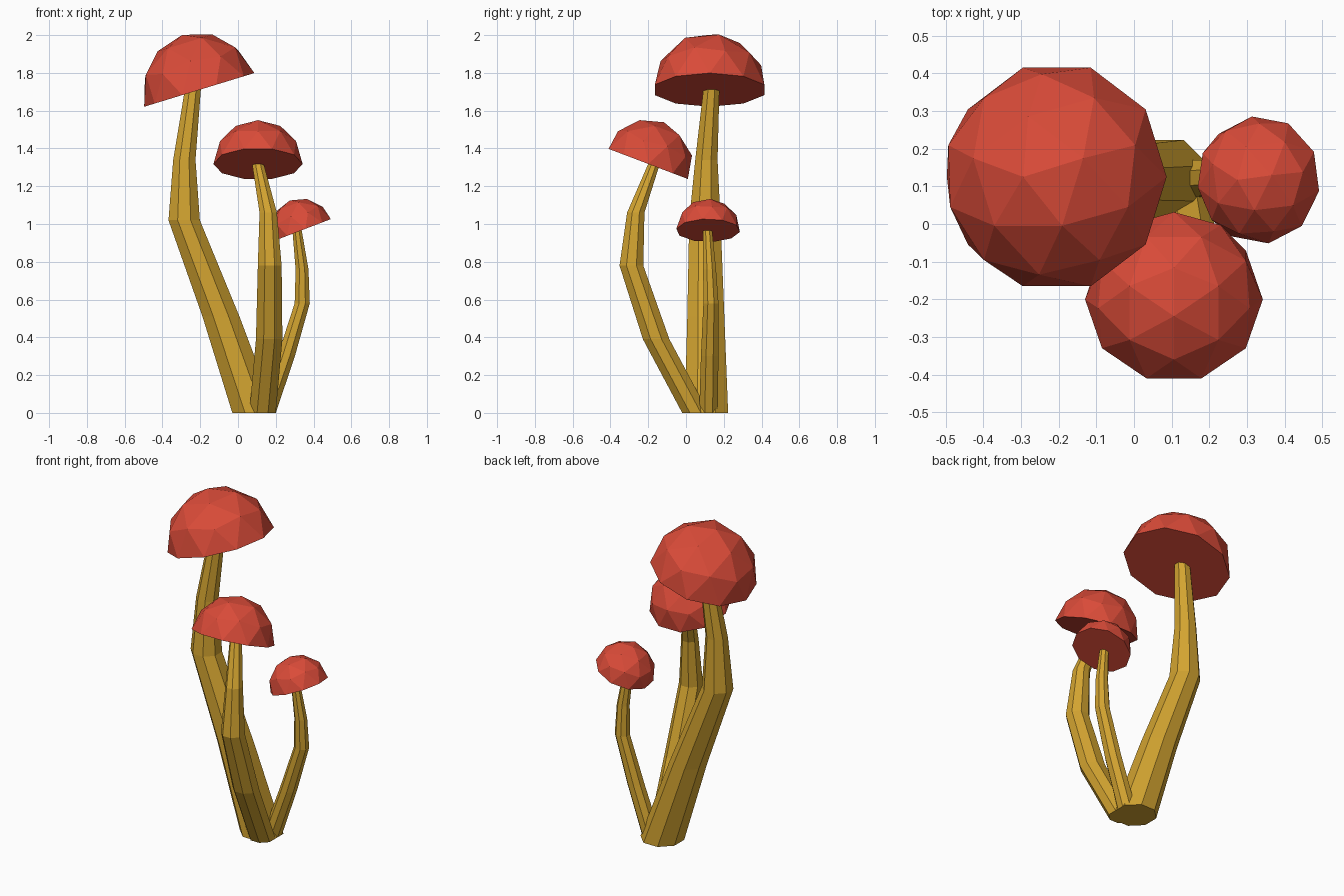
import bpy, bmesh, math
from mathutils import Matrix, Vector

if "Cube" in bpy.data.objects:
    bpy.data.objects.remove(bpy.data.objects["Cube"])


def material(name, color):
    mat = bpy.data.materials.new(name)
    mat.diffuse_color = color
    mat.use_nodes = True
    mat.node_tree.nodes["Principled BSDF"].inputs["Base Color"].default_value = mat.diffuse_color
    return mat


RED = material("cap_red", (0.70, 0.07, 0.04, 1))
OCHRE = material("stem_ochre", (0.65, 0.37, 0.03, 1))
SIDES = 8


def finish(bm, name, mat):
    bmesh.ops.recalc_face_normals(bm, faces=bm.faces[:])
    mesh = bpy.data.meshes.new(name)
    bm.to_mesh(mesh)
    bm.free()
    mesh.materials.append(mat)
    obj = bpy.data.objects.new(name, mesh)
    bpy.context.collection.objects.link(obj)


# Cap: lower half of an icosphere removed, closed flat, then tilted
def cap(name, center, radius, axis, tilt, spin):
    bm = bmesh.new()
    bmesh.ops.create_icosphere(bm, subdivisions=2, radius=radius)
    low = [v for v in bm.verts if v.co.z < -0.02 * radius]
    bmesh.ops.delete(bm, geom=low, context='VERTS')
    bmesh.ops.holes_fill(bm, edges=[e for e in bm.edges if e.is_boundary], sides=0)
    m = (Matrix.Translation(center) @ Matrix.Rotation(math.radians(tilt), 4, axis)
         @ Matrix.Rotation(math.radians(spin), 4, 'Z'))
    bmesh.ops.transform(bm, matrix=m, verts=bm.verts[:])
    finish(bm, name, RED)


# Stem: tapered octagonal loft through (x, y, z, radius) stations
def stem(name, stations):
    bm = bmesh.new()
    rings = []
    for x, y, z, r in stations:
        r /= math.cos(math.pi / SIDES)
        angles = [2 * math.pi * (i + 0.5) / SIDES for i in range(SIDES)]
        rings.append([bm.verts.new((x + r * math.cos(a), y + r * math.sin(a), z))
                      for a in angles])
    for a, b in zip(rings, rings[1:]):
        for i in range(SIDES):
            j = (i + 1) % SIDES
            bm.faces.new((a[i], a[j], b[j], b[i]))
    bm.faces.new(rings[0][::-1])
    bm.faces.new(rings[-1])
    finish(bm, name, OCHRE)


# Large mushroom
stem("large_stem", [(0.085, 0.108, 0, 0.115), (-0.09, 0.105, 0.51, 0.098),
                    (-0.285, 0.10, 1.02, 0.083), (-0.284, 0.108, 1.34, 0.059),
                    (-0.238, 0.135, 1.72, 0.042)])
cap("large_cap", Vector((-0.205, 0.125, 1.71)), 0.305, 'Y', -17, 18)

# Medium mushroom
stem("medium_stem", [(0.13, 0.05, 0, 0.07), (0.165, -0.158, 0.39, 0.07),
                     (0.168, -0.289, 0.78, 0.063), (0.16, -0.266, 1.06, 0.046),
                     (0.103, -0.165, 1.33, 0.030)])
cap("medium_cap", Vector((0.106, -0.20, 1.318)), 0.236, 'X', -20.8, -18)

# Small mushroom
stem("small_stem", [(0.15, 0.12, 0, 0.05), (0.255, 0.125, 0.30, 0.046),
                    (0.34, 0.132, 0.58, 0.040), (0.339, 0.125, 0.76, 0.034),
                    (0.311, 0.113, 0.98, 0.024)])
cap("small_cap", Vector((0.335, 0.117, 0.966)), 0.17, 'Y', -21, 8)
